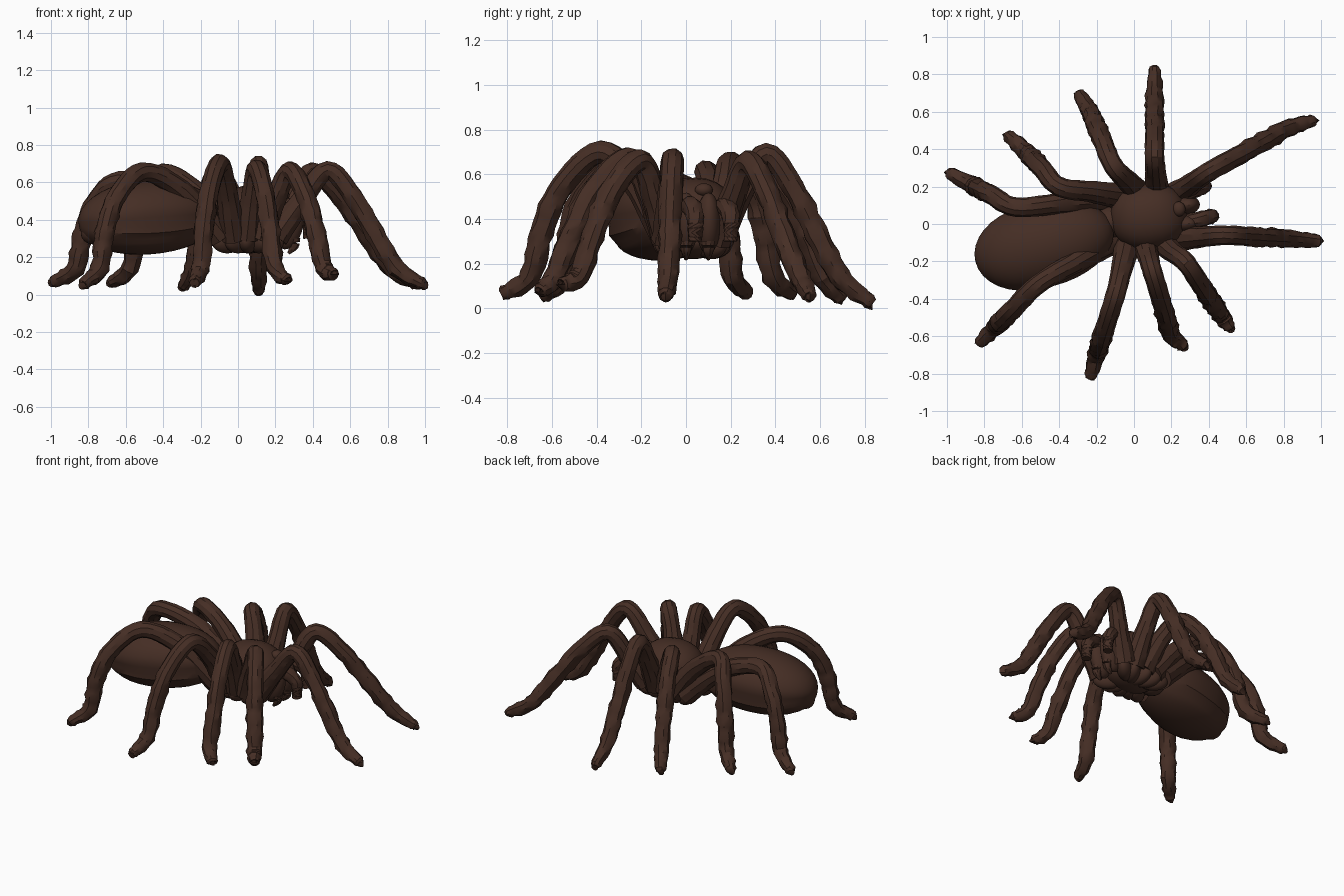
import bpy, bmesh, math, random
from mathutils import Vector, Matrix

random.seed(4)
cube = bpy.data.objects.get("Cube")
if cube:
    bpy.data.objects.remove(cube, do_unlink=True)

brown = bpy.data.materials.new("dark_brown")
brown.use_nodes = True
brown.diffuse_color = (0.06, 0.027, 0.018, 1)
brown.node_tree.nodes["Principled BSDF"].inputs["Base Color"].default_value = brown.diffuse_color


def finish(bm, name):
    bmesh.ops.recalc_face_normals(bm, faces=bm.faces)
    mesh = bpy.data.meshes.new(name)
    bm.to_mesh(mesh)
    bm.free()
    mesh.materials.append(brown)
    obj = bpy.data.objects.new(name, mesh)
    bpy.context.collection.objects.link(obj)
    bpy.ops.object.select_all(action='DESELECT')
    obj.select_set(True)
    bpy.context.view_layer.objects.active = obj
    bpy.ops.object.shade_smooth_by_angle(angle=math.radians(32))


def blob(name, centre, radii, turn=0, tilt=0, shape=None, seg=24):
    """Ellipsoid along x, optionally reshaped in its unit space."""
    bm = bmesh.new()
    bmesh.ops.create_uvsphere(bm, u_segments=seg, v_segments=seg // 2, radius=1)
    bmesh.ops.rotate(bm, verts=bm.verts, matrix=Matrix.Rotation(math.pi / 2, 3, 'Y'))
    for v in bm.verts:
        if shape:
            shape(v.co)
        v.co = Vector(a * b for a, b in zip(v.co, radii))
    spin = Matrix.Rotation(math.radians(turn), 4, 'Z') @ Matrix.Rotation(math.radians(tilt), 4, 'Y')
    bm.transform(Matrix.Translation(centre) @ spin)
    finish(bm, name)


def spline(points, t):
    """Smooth point at t along a list of vectors or numbers."""
    i = min(int(t), len(points) - 2)
    f = t - i
    b, c = points[i], points[i + 1]
    a = points[i - 1] if i else b * 2 - c
    d = points[i + 2] if i + 2 < len(points) else c * 2 - b
    return (b * 2 + (c - a) * f + (a * 2 - b * 5 + c * 4 - d) * f ** 2
            + (b * 3 - a - c * 3 + d) * f ** 3) / 2


def limb(name, points, radii, rough, steps=6, sides=10):
    """Tapered tube whose outer half is shaggy and plated."""
    points = [Vector(p) for p in points]
    spans = len(points) - 1
    count = spans * steps
    path = [spline(points, spans * k / count) for k in range(count + 1)]
    bm = bmesh.new()
    rings = []
    for k, centre in enumerate(path):
        t = k / count
        radius = spline(radii, t * (len(radii) - 1))
        way = path[min(k + 1, count)] - path[max(k - 1, 0)]
        rot = way.to_track_quat('Z', 'Y')
        shag = rough if t > 0.45 else rough / 4
        # every third ring flares into a plate edge
        radius *= 1 + (0.7 * shag if k % 3 == 0 else -0.2 * shag)
        ring = []
        for s in range(sides):
            angle = math.tau * s / sides
            q = radius * (1 + random.uniform(-shag, shag))
            offset = Vector((math.cos(angle), math.sin(angle), 0)) * q
            ring.append(bm.verts.new(centre + rot @ offset))
        rings.append(ring)
    for low, high in zip(rings, rings[1:]):
        for s in range(sides):
            n = (s + 1) % sides
            bm.faces.new((low[s], low[n], high[n], high[s]))
    bm.faces.new(rings[0])
    bm.faces.new(rings[-1])
    finish(bm, name)


def abdomen_shape(co):
    """Blunt rear, creased flanks, flattened belly."""
    co.y *= 1 + 0.1 * max(-co.x, 0)
    for level in (-0.1, -0.5):
        co.y *= 1 - 0.07 * math.exp(-((co.z - level) / 0.1) ** 2)
    if co.z < 0:
        co.z = -abs(co.z) ** 0.8


def shield_shape(co):
    """Broad, blunt outline with a flattened underside."""
    co.y = math.copysign(abs(co.y) ** 0.9, co.y)
    co.x = math.copysign(abs(co.x) ** 0.9, co.x)
    if co.z < 0:
        co.z *= 0.8


# Body
blob("abdomen", (-0.48, -0.11, 0.415), (0.38, 0.23, 0.2), 14, -4, abdomen_shape, 36)
blob("spinnerets", (-0.78, -0.18, 0.33), (0.06, 0.07, 0.06), 14)
blob("waist", (-0.13, 0.01, 0.37), (0.1, 0.09, 0.11), 10)
blob("head_shield", (0.08, 0.04, 0.43), (0.205, 0.18, 0.155), 5, 0, shield_shape)
blob("breast_plate", (0.06, 0.03, 0.3), (0.17, 0.13, 0.08), 5)
blob("eye_mound", (0.24, 0.08, 0.53), (0.035, 0.04, 0.03), 5)

# Jaws, fangs and short feelers
for side, jaw_y, root, tip in (("right", 0, (0.22, -0.01, 0.33), (0.42, 0.04, 0.3)),
                               ("left", 0.1, (0.2, 0.14, 0.33), (0.38, 0.2, 0.3))):
    blob("jaw_" + side, (0.27, jaw_y, 0.38), (0.08, 0.055, 0.14), 5, 10)
    limb("fang_" + side, [(0.3, jaw_y, 0.3), (0.3, jaw_y, 0.26), (0.27, jaw_y, 0.22)],
         [0.035, 0.025, 0.008], 0.03)
    root, tip = Vector(root), Vector(tip)
    bend = root.lerp(tip, 0.5) + Vector((0, 0, 0.14))
    elbow = tip + Vector((-0.01, 0, 0.11))
    limb("feeler_" + side, [root, bend, elbow, tip], [0.05, 0.045, 0.04, 0.03], 0.05)

# Long legs from front to rear: knee, ankle (level height), toe, outward bow of the shin
left = [((0.4, 0.28, 0.655), (0.82, 0.51), (0.95, 0.55, 0.06), 0),
        ((0.11, 0.36, 0.69), (0.11, 0.69), (0.11, 0.82, 0.03), 0),
        ((-0.11, 0.31, 0.65), (-0.24, 0.61), (-0.29, 0.69, 0.05), 0.1),
        ((-0.4, 0.2, 0.65), (-0.58, 0.39), (-0.67, 0.47, 0.07), 0.15),
        ((-0.63, 0.09, 0.61), (-0.87, 0.21), (-0.98, 0.27, 0.07), 0.2)]
right = [((0.48, -0.06, 0.665), (0.85, -0.08), (0.98, -0.09, 0.06), 0),
         ((0.28, -0.21, 0.66), (0.46, -0.48), (0.51, -0.55, 0.11), 0.1),
         ((0.1, -0.26, 0.67), (0.2, -0.59), (0.26, -0.65, 0.08), 0.1),
         ((-0.1, -0.38, 0.7), (-0.2, -0.7), (-0.23, -0.81, 0.07), 0.18),
         ((-0.51, -0.32, 0.655), (-0.74, -0.55), (-0.82, -0.63, 0.06), 0.25)]
up = Vector((0, 0, 1))
for side, sign, legs in (("left", 1, left), ("right", -1, right)):
    for i, (knee, ankle, toe, bow) in enumerate(legs):
        name = f"{side}_leg_{i + 1}"
        knee, ankle, toe = Vector(knee), Vector((*ankle, 0.14)), Vector(toe)
        hip = Vector((0.2 - 0.075 * i, 0.03 + 0.11 * sign, 0.31))
        thigh = hip.lerp(knee, 0.5) + up * (0.015 + 0.015 * i)
        out = (ankle - knee) * bow
        out.z = 0
        shin = knee.lerp(ankle, 0.36) + up * 0.05 + out
        calf = knee.lerp(ankle, 0.68) + up * 0.02 + out * 0.8
        tip = ankle.lerp(toe, 1.1)
        limb(name, [hip, thigh, knee, shin, calf, ankle, toe, tip],
             [0.075, 0.058, 0.052, 0.052, 0.052, 0.047, 0.033, 0.015], 0.1)
        # hip segment running in to the breast plate
        inner = Vector((0.07, 0.03, 0.29)) - hip
        blob("hip_" + name, hip + inner * 0.25 - up * 0.02, (0.095, 0.05, 0.065),
             math.degrees(math.atan2(inner.y, inner.x)))
